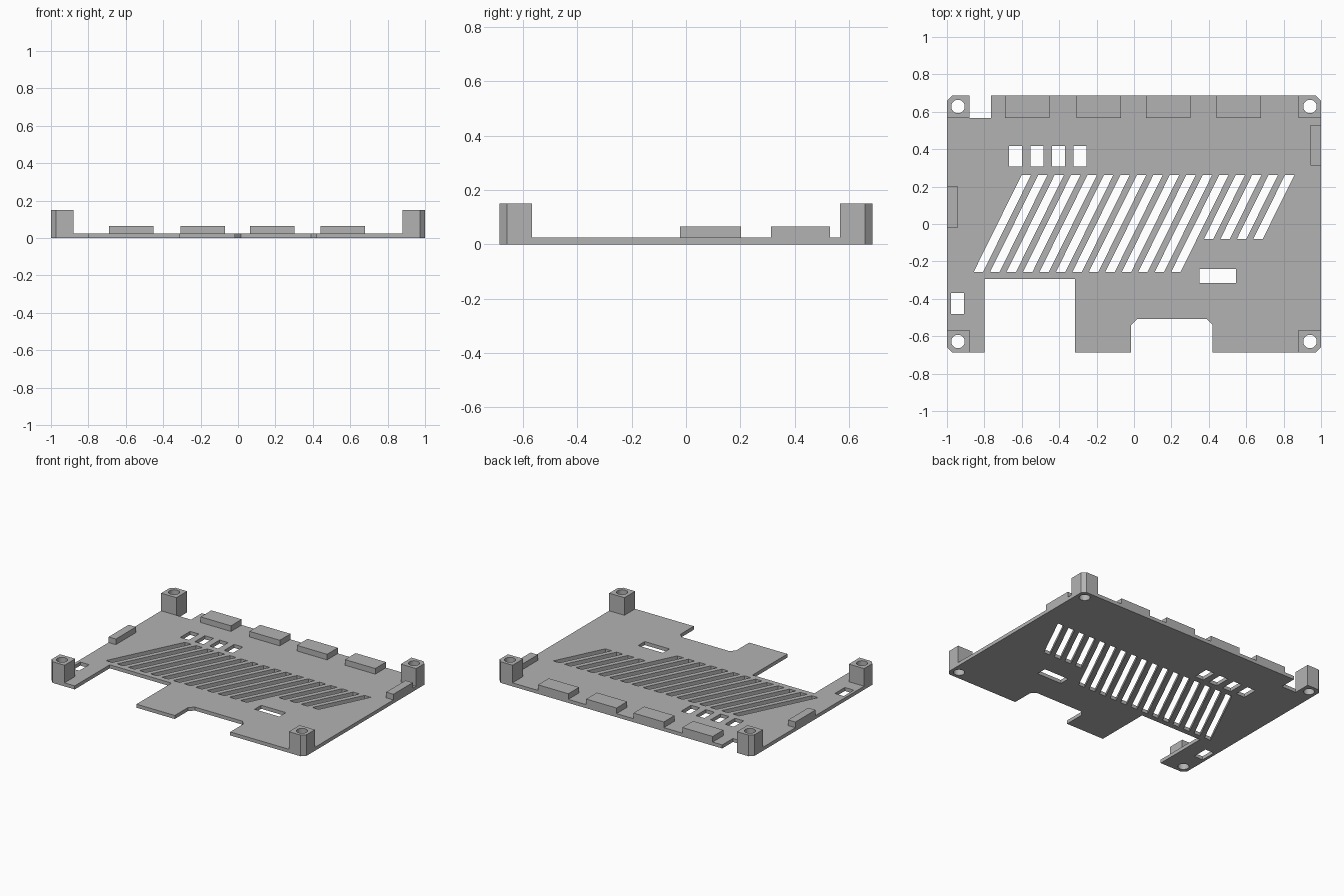
import bpy, bmesh
from math import cos, sin, tau, radians

if "Cube" in bpy.data.objects:
    bpy.data.objects.remove(bpy.data.objects["Cube"], do_unlink=True)

X, Y = 1.0, 0.687        # half sizes of the plate
PLATE, RIB, POST = 0.025, 0.065, 0.15
CH = 0.027               # corner chamfer
BOSS = 0.12              # corner post width

grey = bpy.data.materials.new("plain grey")
grey.use_nodes = True
colour = (0.45, 0.45, 0.45, 1)
grey.diffuse_color = colour
grey.node_tree.nodes["Principled BSDF"].inputs["Base Color"].default_value = colour


def rect(x0, x1, y0, y1):
    return [(x0, y0), (x1, y0), (x1, y1), (x0, y1)]


def circle(cx, cy, r, n=32):
    return [(cx + r * cos(tau * i / n), cy + r * sin(tau * i / n)) for i in range(n)]


def extruded(name, loops, z0, z1):
    """Fill an outline with holes and raise it to a solid."""
    bm = bmesh.new()
    edges = []
    for loop in loops:
        vs = [bm.verts.new((x, y, z0)) for x, y in loop]
        edges += [bm.edges.new((a, b)) for a, b in zip(vs, vs[1:] + vs[:1])]
    bmesh.ops.triangle_fill(bm, edges=edges, use_beauty=True, normal=(0, 0, 1))
    top = bmesh.ops.extrude_face_region(bm, geom=bm.faces[:], use_keep_orig=True)
    verts = [g for g in top["geom"] if isinstance(g, bmesh.types.BMVert)]
    bmesh.ops.translate(bm, verts=verts, vec=(0, 0, z1 - z0))
    bmesh.ops.recalc_face_normals(bm, faces=bm.faces[:])
    mesh = bpy.data.meshes.new(name)
    bm.to_mesh(mesh)
    bm.free()
    mesh.materials.append(grey)
    ob = bpy.data.objects.new(name, mesh)
    bpy.context.collection.objects.link(ob)
    bpy.ops.object.select_all(action="DESELECT")
    ob.select_set(True)
    bpy.context.view_layer.objects.active = ob
    bpy.ops.object.shade_smooth_by_angle(angle=radians(30))
    return ob


# Plate outline, with front cutouts and rear notch
outline = [
    (-X, -Y + CH), (-X + CH, -Y), (-0.8, -Y), (-0.8, -0.295), (-0.315, -0.295),
    (-0.315, -Y), (-0.015, -Y), (-0.015, -0.54), (0.017, -0.508), (0.39, -0.508),
    (0.42, -0.54), (0.42, -Y), (X - CH, -Y), (X, -Y + CH), (X, Y - CH),
    (X - CH, Y), (-0.765, Y), (-0.765, 0.567), (-X + BOSS, 0.567),
    (-X + BOSS, Y), (-X + CH, Y), (-X, Y - CH),
]
corners = [(sx, sy) for sx in (-1, 1) for sy in (-1, 1)]
screw_holes = [circle(sx * 0.941, sy * 0.628, 0.036) for sx, sy in corners]

# Slanted vents: the last four are shorter
vents = []
for i in range(17):
    top_y, low_y = 0.263, (-0.257 if i < 13 else -0.08)
    top_x = -0.6 + i * 0.088
    low_x = top_x - (top_y - low_y) * 0.495
    w = 0.05
    vents.append([(low_x, low_y), (low_x + w, low_y), (top_x + w, top_y), (top_x, top_y)])

# Small openings
windows = [rect(-0.668 + i * 0.115, -0.6 + i * 0.115, 0.307, 0.418) for i in range(4)]
windows += [rect(-0.979, -0.909, -0.481, -0.369), rect(0.35, 0.545, -0.315, -0.241)]

extruded("base_plate", [outline] + screw_holes + vents + windows, 0, PLATE)

# Corner posts, chamfered on the outer corner
for (sx, sy), hole in zip(corners, screw_holes):
    ix, iy = X - BOSS, Y - BOSS
    shape = [(ix, iy), (X, iy), (X, Y - CH), (X - CH, Y), (ix, Y)]
    name = ("back" if sy > 0 else "front") + ("_left" if sx > 0 else "_right") + "_post"
    extruded(name, [[(sx * x, sy * y) for x, y in shape], hole], PLATE, POST)

# Raised blocks along the rear and side edges
for i, x in enumerate((-0.69, -0.307, 0.064, 0.442)):
    extruded(f"rear_block_{i + 1}", [rect(x, x + 0.238, 0.567, Y)], PLATE, RIB)
extruded("left_block", [rect(0.943, X, 0.313, 0.53)], PLATE, RIB)
extruded("right_block", [rect(-X, -0.943, -0.022, 0.203)], PLATE, RIB)
